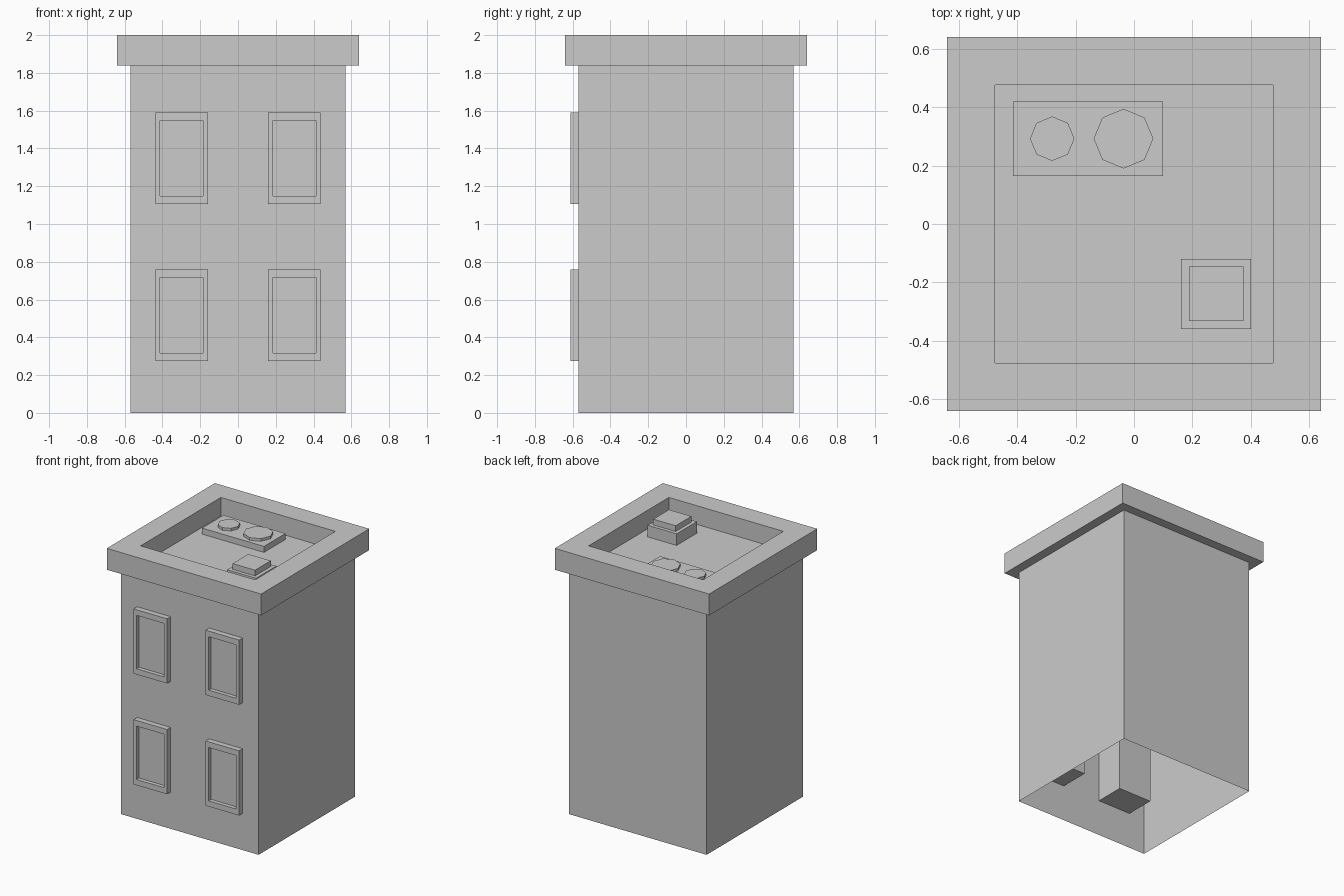
import bpy, bmesh, math
from mathutils import Matrix, Vector

if "Cube" in bpy.data.objects:
    bpy.data.objects.remove(bpy.data.objects["Cube"])


def loft(name, levels, matrix=Matrix(), sides=4, cap_start=True):
    """Join (half_x, half_y, z) rings into a flat-faced solid, capping the ends."""
    bm = bmesh.new()
    rings = []
    for hx, hy, z in levels:
        if sides == 4:
            pts = [(-hx, -hy), (hx, -hy), (hx, hy), (-hx, hy)]
        else:
            angles = [2 * math.pi * i / sides for i in range(sides)]
            pts = [(hx * math.cos(a), hy * math.sin(a)) for a in angles]
        rings.append([bm.verts.new(matrix @ Vector((x, y, z))) for x, y in pts])
    for a, b in zip(rings, rings[1:]):
        for i in range(sides):
            j = (i + 1) % sides
            bm.faces.new((a[i], a[j], b[j], b[i]))
    if cap_start:
        bm.faces.new(rings[0][::-1])
    bm.faces.new(rings[-1])
    bmesh.ops.recalc_face_normals(bm, faces=bm.faces)
    mesh = bpy.data.meshes.new(name)
    bm.to_mesh(mesh)
    bm.free()
    obj = bpy.data.objects.new(name, mesh)
    bpy.context.collection.objects.link(obj)
    return obj


def at(x, y):
    return Matrix.Translation((x, y, 0))


FLOOR, UNIT_TOP = 1.86, 1.905

# Walls, overhanging parapet and sunken roof as one shell, open underneath
loft("building_shell",
     [(0.57, 0.57, 0), (0.57, 0.57, 1.84), (0.64, 0.64, 1.84),
      (0.64, 0.64, 2.0), (0.475, 0.475, 2.0), (0.475, 0.475, FLOOR)],
     cap_start=False)

# Window boxes with recessed panes; they run back through the front wall
face_front = Matrix.Rotation(math.pi / 2, 4, 'X')
for floor_name, z in (("lower", 0.5175), ("upper", 1.3475)):
    for side_name, x in (("left", -0.2985), ("right", 0.2985)):
        loft(f"{floor_name}_{side_name}_window",
             [(0.139, 0.2425, 0.345), (0.139, 0.2425, 0.612),
              (0.114, 0.2, 0.612), (0.114, 0.2, 0.582)],
             Matrix.Translation((x, 0, z)) @ face_front)

# Rooftop cooling unit with two octagonal fans
loft("cooling_unit", [(0.257, 0.127, FLOOR - 0.01), (0.257, 0.127, UNIT_TOP)],
     at(-0.157, 0.292))
for name, x, r in (("small_fan", -0.28, 0.076), ("large_fan", -0.036, 0.102)):
    loft(name, [(r, r, UNIT_TOP - 0.01), (r, r, UNIT_TOP + 0.02)],
         at(x, 0.292), sides=8)

# Rooftop vent: base box with a smaller box on top
loft("roof_vent",
     [(0.12, 0.12, FLOOR - 0.01), (0.12, 0.12, 1.947),
      (0.093, 0.093, 1.947), (0.093, 0.093, 1.99)],
     at(0.281, -0.239))
